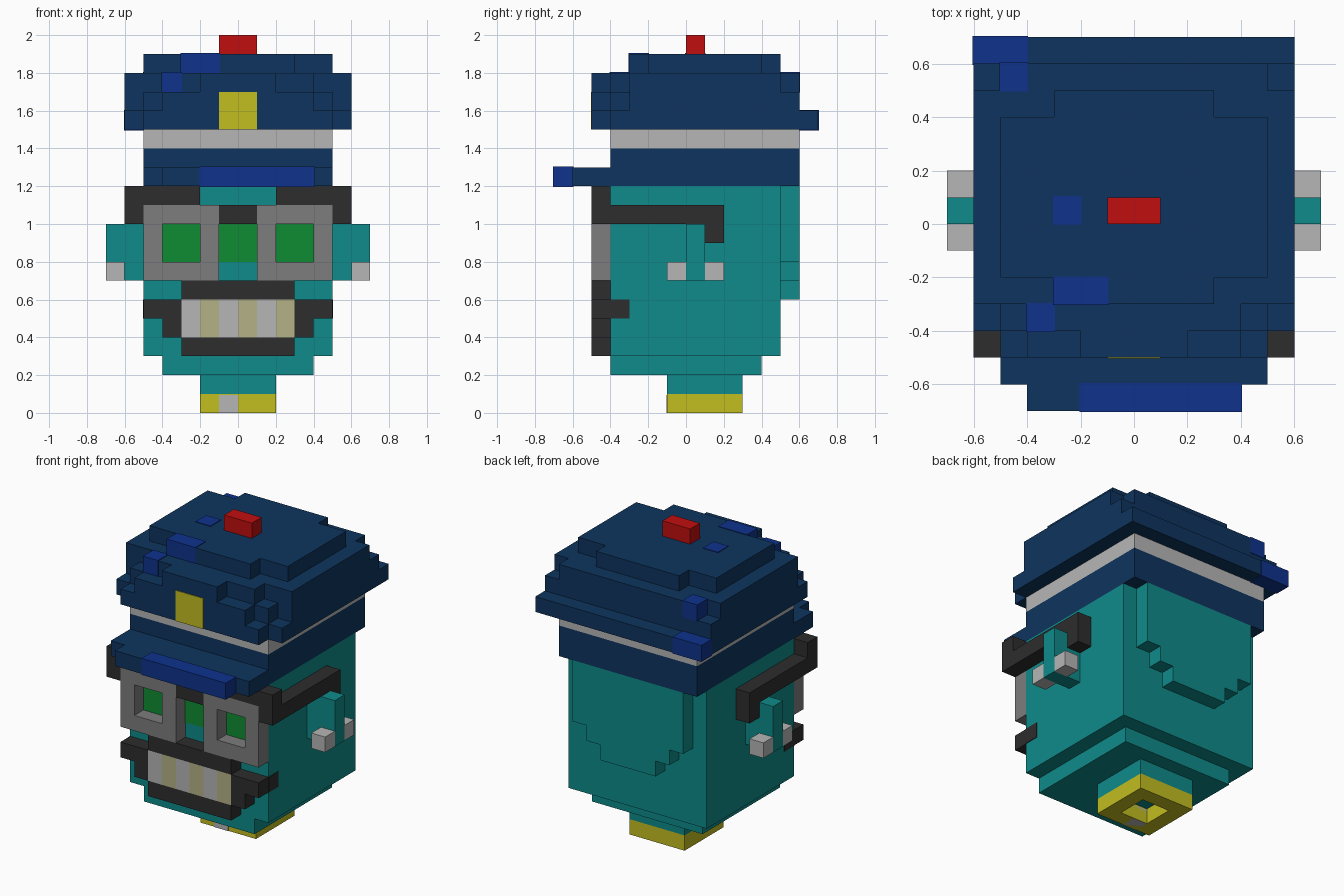
import bpy, bmesh
from mathutils import Vector, Matrix

if "Cube" in bpy.data.objects:
    bpy.data.objects.remove(bpy.data.objects["Cube"], do_unlink=True)

U = 0.1       # one block
PAINT = 0.04  # how far painted blocks stand proud, in blocks


def lin(c):
    c /= 255
    return c / 12.92 if c <= 0.04045 else ((c + 0.055) / 1.055) ** 2.4


def material(name, r, g, b):
    m = bpy.data.materials.new(name)
    col = (lin(r), lin(g), lin(b), 1)
    m.diffuse_color = col
    m.use_nodes = True
    bsdf = next(n for n in m.node_tree.nodes if n.type == 'BSDF_PRINCIPLED')
    bsdf.inputs["Base Color"].default_value = col
    return m


NAVY = material("navy", 14, 52, 94)
BLUE = material("bright blue", 14, 50, 140)
TEAL = material("teal skin", 14, 139, 138)
WHITE = material("pale grey", 182, 182, 182)
CREAM = material("cream", 181, 178, 134)
YELLOW = material("yellow", 194, 189, 32)
RED = material("red", 193, 14, 14)
BLACK = material("charcoal", 45, 45, 45)
GREY = material("mid grey", 125, 125, 125)
GREEN = material("green", 14, 140, 50)


def finish(name, bm, mat):
    bmesh.ops.recalc_face_normals(bm, faces=bm.faces)
    me = bpy.data.meshes.new(name)
    bm.to_mesh(me)
    bm.free()
    me.materials.append(mat)
    ob = bpy.data.objects.new(name, me)
    bpy.context.collection.objects.link(ob)
    return ob


def boxes(name, mat, *specs, mirror=False, grow=0.0):
    """Blocks given as (x0, x1, y0, y1, z0, z1), optionally mirrored in x."""
    bm = bmesh.new()
    specs = list(specs)
    if mirror:
        specs += [(-b, -a, *rest) for a, b, *rest in specs]
    for x0, x1, y0, y1, z0, z1 in specs:
        size = Vector((x1 - x0, y1 - y0, z1 - z0)) + Vector((2 * grow,) * 3)
        mid = Vector((x0 + x1, y0 + y1, z0 + z1)) / 2
        bmesh.ops.create_cube(bm, size=1, matrix=Matrix.Translation(mid * U)
                              @ Matrix.Diagonal((*(size * U), 1)))
    return finish(name, bm, mat)


def prism(name, mat, half, a, b, axis='Z'):
    """Extrude a half outline, mirrored in x, from a to b along the axis."""
    outline = half + [(-x, v) for x, v in reversed(half)]
    bm = bmesh.new()
    place = (lambda x, v: (x, v, a)) if axis == 'Z' else (lambda x, v: (x, a, v))
    face = bm.faces.new([bm.verts.new(Vector(place(x, v)) * U) for x, v in outline])
    step = Vector((0, 0, b - a) if axis == 'Z' else (0, b - a, 0)) * U
    ext = bmesh.ops.extrude_face_region(bm, geom=[face], use_keep_orig=True)
    bmesh.ops.translate(bm, vec=step,
                        verts=[g for g in ext["geom"] if isinstance(g, bmesh.types.BMVert)])
    return finish(name, bm, mat)


# Neck and collar
boxes("collar", YELLOW, (-2, 2, -1, 0, 0, 1), (-2, 2, 2, 3, 0, 1),
      (-2, -1, 0, 2, 0, 1), (1, 2, 0, 2, 0, 1))
boxes("collar_button", WHITE, (-1, 0, -1, 0, 0, 1 - PAINT)).scale = (1, 1.04, 1)
boxes("neck", TEAL, (-2, 2, -1, 3, 1, 2))

# Head
boxes("chin", TEAL, (-4, 4, -4, 4, 2, 3))
boxes("head", TEAL, (-5, 5, -4, 5, 3, 12))
prism("back_of_head", TEAL,
      [(2, 6), (2, 7), (3, 7), (3, 8), (4, 8), (4, 12)], 5, 6, axis='Y')

# Ears and earrings
boxes("ears", TEAL, (5, 7, 0, 1, 7, 10), mirror=True)
boxes("earrings", WHITE, (6, 7, -1, 0, 7, 8), (6, 7, 1, 2, 7, 8), mirror=True)

# Glasses
boxes("lens_frames", GREY, (1, 5, -5, -4, 10, 11), (1, 5, -5, -4, 7, 8),
      (1, 2, -5, -4, 8, 10), (4, 5, -5, -4, 8, 10), mirror=True)
boxes("lenses", GREEN, (2, 4, -4.06, -4, 8, 10), mirror=True)
boxes("middle_lens", GREEN, (-1, 1, -4.06, -4, 8, 10))
boxes("glasses_bridge", BLACK, (-1, 1, -5, -4, 10, 11))
boxes("brows_and_temples", BLACK, (2, 6, -5, -4, 11, 12), (5, 6, -5, -4, 10, 11),
      (5, 6, -4, 2, 10, 11), (5, 6, 1, 2, 9, 10), mirror=True)

# Mouth
boxes("lips", BLACK, (-3, 3, -5, -4, 6, 7), (-3, 3, -5, -4, 3, 4))
boxes("mouth_corners", BLACK, (3, 4, -5, -4, 4, 6), (4, 5, -5, -4, 5, 6),
      (4, 5 + PAINT, -4, -3, 5, 6), mirror=True)
boxes("white_teeth", WHITE, *[(x, x + 1, -5, -4, 4, 6) for x in (-3, -1, 1)])
boxes("cream_teeth", CREAM, *[(x, x + 1, -5, -4, 4, 6) for x in (-2, 0, 2)])

# Cap band and visor
boxes("cap_lower_band", NAVY, (-5, 5, -4, 6, 12, 14))
boxes("cap_stripe", WHITE, (-5, 5, -4, 6, 14, 15))
prism("visor", NAVY, [(4, -7), (4, -6), (5, -6), (5, -4)], 12, 13)
boxes("visor_shine", BLUE, (-2, 4, -7, -6, 12, 13), grow=PAINT)

# Cap crown, one stepped layer at a time
crown = [
    [(5, -5), (5, -4), (6, -4), (6, 7)],
    [(4, -5), (4, -4), (5, -4), (5, -3), (6, -3), (6, 6)],
    [(2, -5), (2, -4), (4, -4), (4, -3), (6, -3), (6, 5), (5, 5), (5, 6)],
    [(3, -3), (3, -2), (5, -2), (5, 4), (3, 4), (3, 5)],
]
for i, half in enumerate(crown):
    prism(f"cap_crown_layer_{i + 1}", NAVY, half, 15 + i, 16 + i)

# Cap details
boxes("cap_patches", BLUE, (-6, -4, 6, 7, 15, 16), (-5, -4, 5, 6, 17, 18),
      (-4, -3, -4, -3, 17, 18), (-3, -1, -3, -2, 18, 19), (-3, -2, 0, 1, 18, 19),
      grow=PAINT)
boxes("cap_badge", YELLOW, (-1, 1, -5 - PAINT, -4, 15, 17))
boxes("cap_light", RED, (-1, 1, 0, 1, 19, 20))
